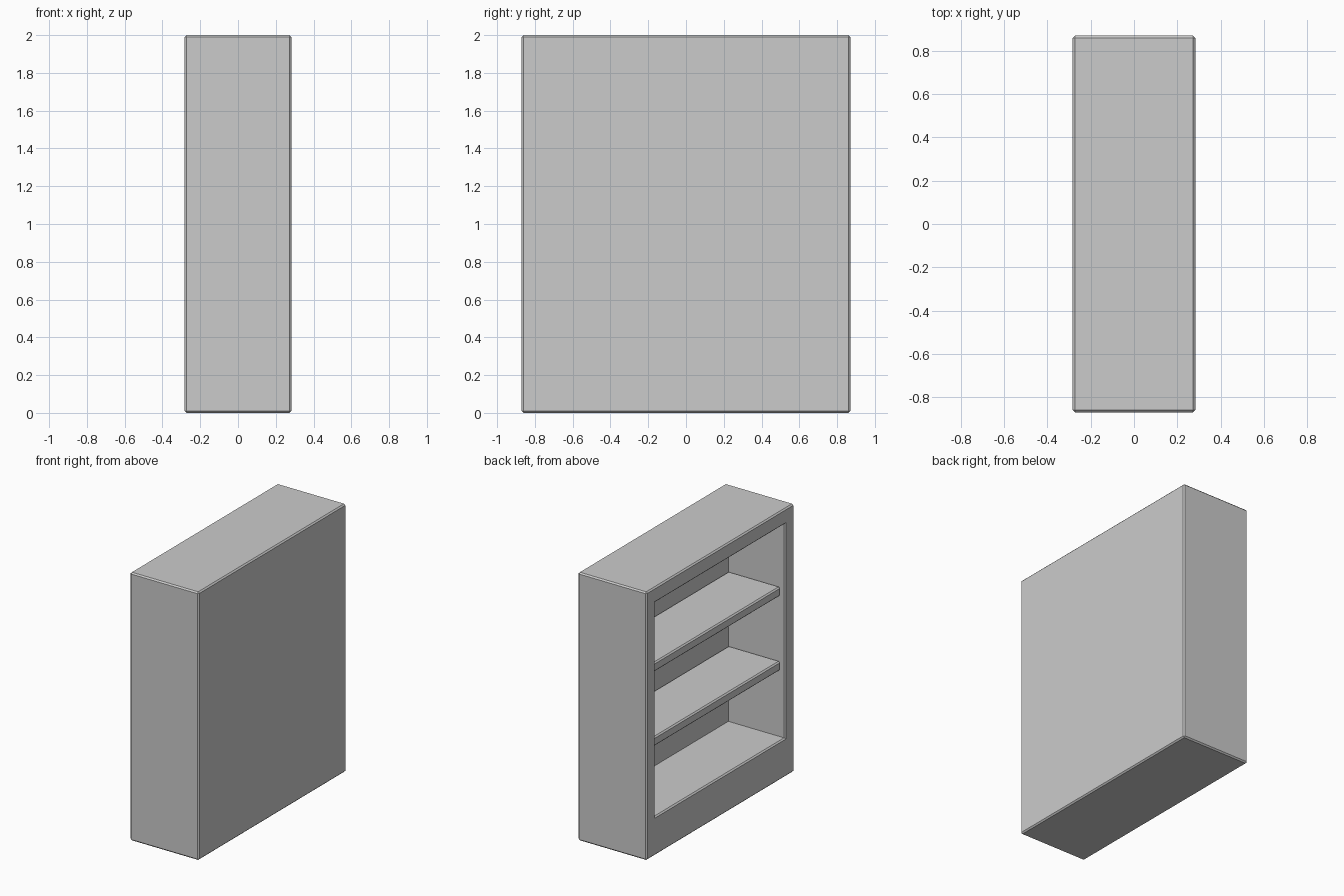
import bpy, bmesh
from mathutils import Vector

if "Cube" in bpy.data.objects:
    bpy.data.objects.remove(bpy.data.objects["Cube"])

BEVEL = 0.01


def box(bm, lo, hi):
    lo, hi = Vector(lo), Vector(hi)
    bmesh.ops.create_cube(bm, size=1)
    for v in bm.verts:
        v.co = (lo + hi) / 2 + v.co * (hi - lo)


def finish(name, bm):
    # chamfer only the outward (convex) edges
    bmesh.ops.recalc_face_normals(bm, faces=bm.faces[:])
    edges = [e for e in bm.edges if e.calc_face_angle_signed(0) > 0.5]
    bmesh.ops.bevel(bm, geom=edges, offset=BEVEL, segments=1,
                    profile=0.5, affect='EDGES')
    mesh = bpy.data.meshes.new(name)
    bm.to_mesh(mesh)
    bm.free()
    obj = bpy.data.objects.new(name, mesh)
    bpy.context.collection.objects.link(obj)
    return obj


# Overall cabinet and its open compartment (open towards -x)
X, Y, H = 0.283, 0.87, 2.0
IN_Y, FLOOR, CEILING, BACK = 0.765, 0.29, 1.885, 0.186

# Carcass: solid block with the compartment pushed in from the -x face
bm = bmesh.new()
box(bm, (-X, -Y, 0), (X, Y, H))
bm.normal_update()
face = min(bm.faces, key=lambda f: f.calc_center_median().x)
bmesh.ops.inset_region(bm, faces=[face], thickness=0.1)
for v in face.verts:
    v.co.y = IN_Y if v.co.y > 0 else -IN_Y
    v.co.z = CEILING if v.co.z > H / 2 else FLOOR
inner = bmesh.ops.extrude_discrete_faces(bm, faces=[face])["faces"][0]
for v in inner.verts:
    v.co.x = BACK
finish("cabinet_body", bm)

# Two shelves, slightly set back from the opening
for name, top in (("lower_shelf", 0.855), ("upper_shelf", 1.41)):
    bm = bmesh.new()
    box(bm, (-0.245, -IN_Y, top - 0.07), (BACK, IN_Y, top))
    finish(name, bm)
